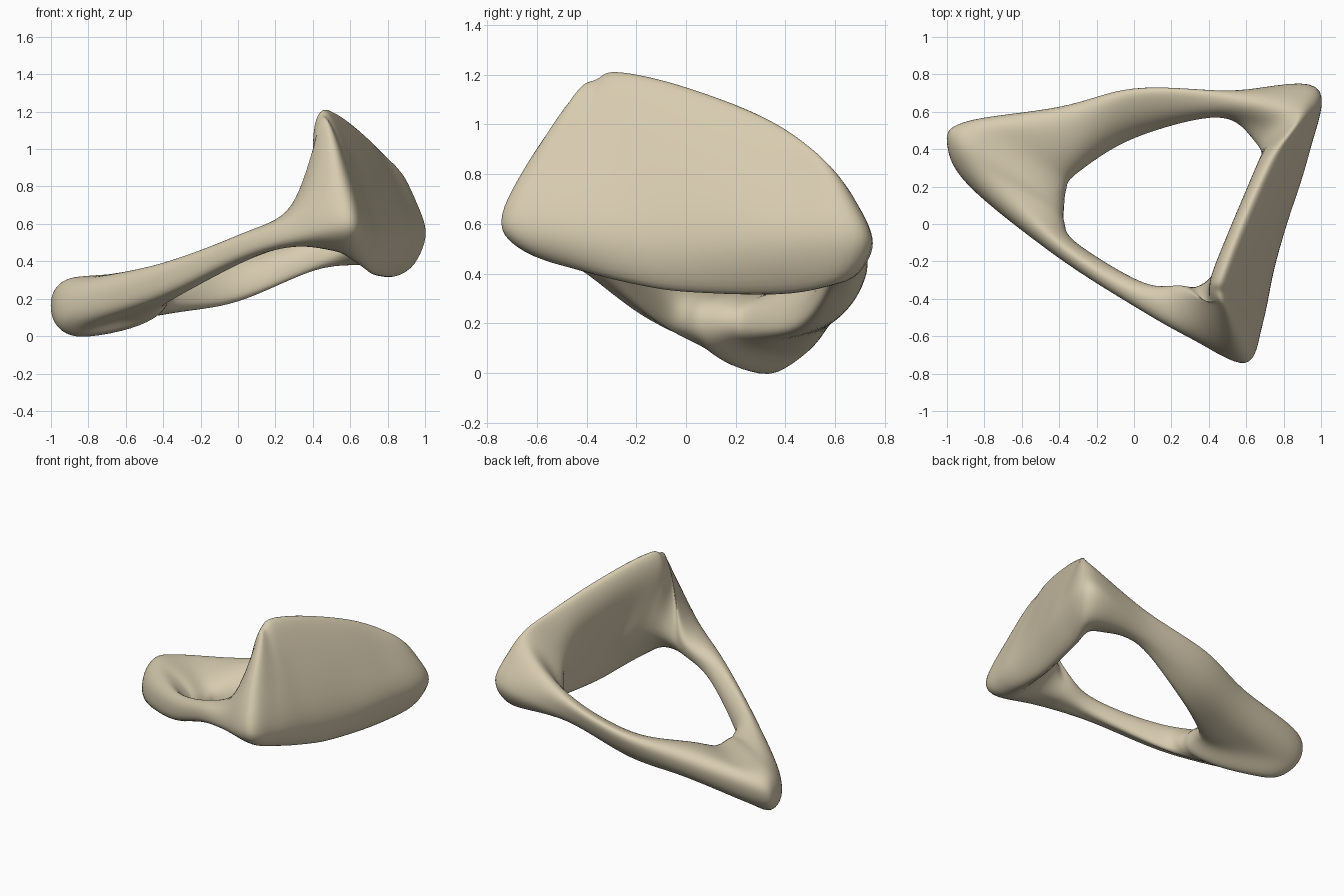
import bpy
import bmesh
import math
from mathutils import Vector

cube = bpy.data.objects.get("Cube")
if cube:
    bpy.data.objects.remove(cube, do_unlink=True)

# Panel sections: top, outer middle, outer low, bottom, scoop, inner rim
front_corner = [
    [(.45, -.43, 1.12), (.54, -.64, .85), (.6, -.75, .58),
     (.52, -.52, .45), (.38, -.31, .62), (.39, -.42, .92)],
]
panel = [
    [(.47, -.36, 1.18), (.61, -.43, .87), (.69, -.54, .56),
     (.6, -.41, .41), (.46, -.23, .66), (.4, -.34, 1.05)],
    [(.49, -.27, 1.21), (.65, -.27, .86), (.75, -.25, .53),
     (.67, -.23, .36), (.53, -.12, .65), (.42, -.25, 1.06)],
    [(.59, 0, 1.15), (.74, 0, .84), (.82, 0, .51),
     (.73, 0, .32), (.61, 0, .61), (.52, 0, 1)],
    [(.74, .36, 1.01), (.86, .37, .79), (.94, .38, .52),
     (.83, .4, .31), (.7, .31, .56), (.66, .33, .86)],
]
back_corner = [
    [(.85, .58, .82), (.94, .68, .69), (.98, .74, .52),
     (.87, .63, .36), (.65, .44, .47), (.72, .49, .66)],
]
# Arm sections: top, outer, bottom, inner
back_arm = [
    [(.48, .66, .57), (.48, .71, .48), (.46, .63, .37), (.46, .575, .45)],
    [(0, .65, .43), (0, .715, .36), (0, .56, .2), (0, .47, .26)],
    [(-.37, .5, .38), (-.4, .62, .27), (-.37, .43, .13), (-.31, .27, .22)],
]
tip = [
    [(-.7, .48, .33), (-.92, .54, .18), (-.7, .42, .07), (-.36, .18, .21)],
    [(-.82, .38, .32), (-1, .42, .16), (-.82, .32, -.01), (-.37, .08, .21)],
    [(-.7, .2, .33), (-.88, .2, .17), (-.72, .18, .07), (-.37, .01, .22)],
]
front_arm = [
    [(-.38, -.12, .4), (-.42, -.17, .29), (-.38, -.12, .21), (-.31, -.1, .27)],
    [(.02, -.37, .55), (0, -.44, .47), (.02, -.37, .4), (.05, -.315, .46)],
    [(.29, -.43, .7), (.3, -.61, .57), (.29, -.46, .48), (.27, -.33, .58)],
]
SIDES, STEPS, FULLNESS = 48, 8, .85


def spline(a, b, c, d, t):
    """Catmull-Rom point between b and c."""
    return .5 * (2 * b + (c - a) * t + (2 * a - 5 * b + 4 * c - d) * t ** 2
                 + (3 * b - a - 3 * c + d) * t ** 3)


def closed_spline(points, steps):
    """Points along a smooth closed loop."""
    count = len(points)
    return [spline(*(points[(k + j) % count] for j in (-1, 0, 1, 2)), s / steps)
            for k in range(count) for s in range(steps)]


def oval(top, outer, bottom, inner):
    """Rounded section made of four quarter ellipses."""
    mid = (top + bottom) / 2
    points = []
    for i in range(SIDES):
        angle = math.tau * i / SIDES
        c, s = math.cos(angle), math.sin(angle)
        side = outer if s > 0 else inner
        end = top if c > 0 else bottom
        points.append(mid + (side - mid) * abs(s) ** FULLNESS
                      + (end - mid) * abs(c) ** FULLNESS)
    return points


def outline(section):
    points = [Vector(p) for p in section]
    if len(points) == 4:
        return oval(*points)
    return closed_spline(points, SIDES // len(points))


# Loft all sections into one closed ring
sections = front_corner + panel + back_corner + back_arm + tip + front_arm
strands = [closed_spline(strand, STEPS) for strand in zip(*map(outline, sections))]
bm = bmesh.new()
rings = [[bm.verts.new(p) for p in ring] for ring in zip(*strands)]
for k, ring in enumerate(rings):
    after = rings[(k + 1) % len(rings)]
    for i in range(SIDES):
        j = (i + 1) % SIDES
        bm.faces.new((ring[i], ring[j], after[j], after[i]))
bmesh.ops.recalc_face_normals(bm, faces=bm.faces)
for _ in range(5):
    bmesh.ops.smooth_vert(bm, verts=bm.verts, factor=.5,
                          use_axis_x=True, use_axis_y=True, use_axis_z=True)
for face in bm.faces:
    face.smooth = True
mesh = bpy.data.meshes.new("ring_frame")
bm.to_mesh(mesh)
bm.free()
ring_frame = bpy.data.objects.new("ring_frame", mesh)
bpy.context.collection.objects.link(ring_frame)

# Single sand colour
sand = bpy.data.materials.new("sand")
sand.use_nodes = True
colour = (.68, .6, .43, 1)
sand.diffuse_color = colour
sand.node_tree.nodes["Principled BSDF"].inputs["Base Color"].default_value = colour
mesh.materials.append(sand)
